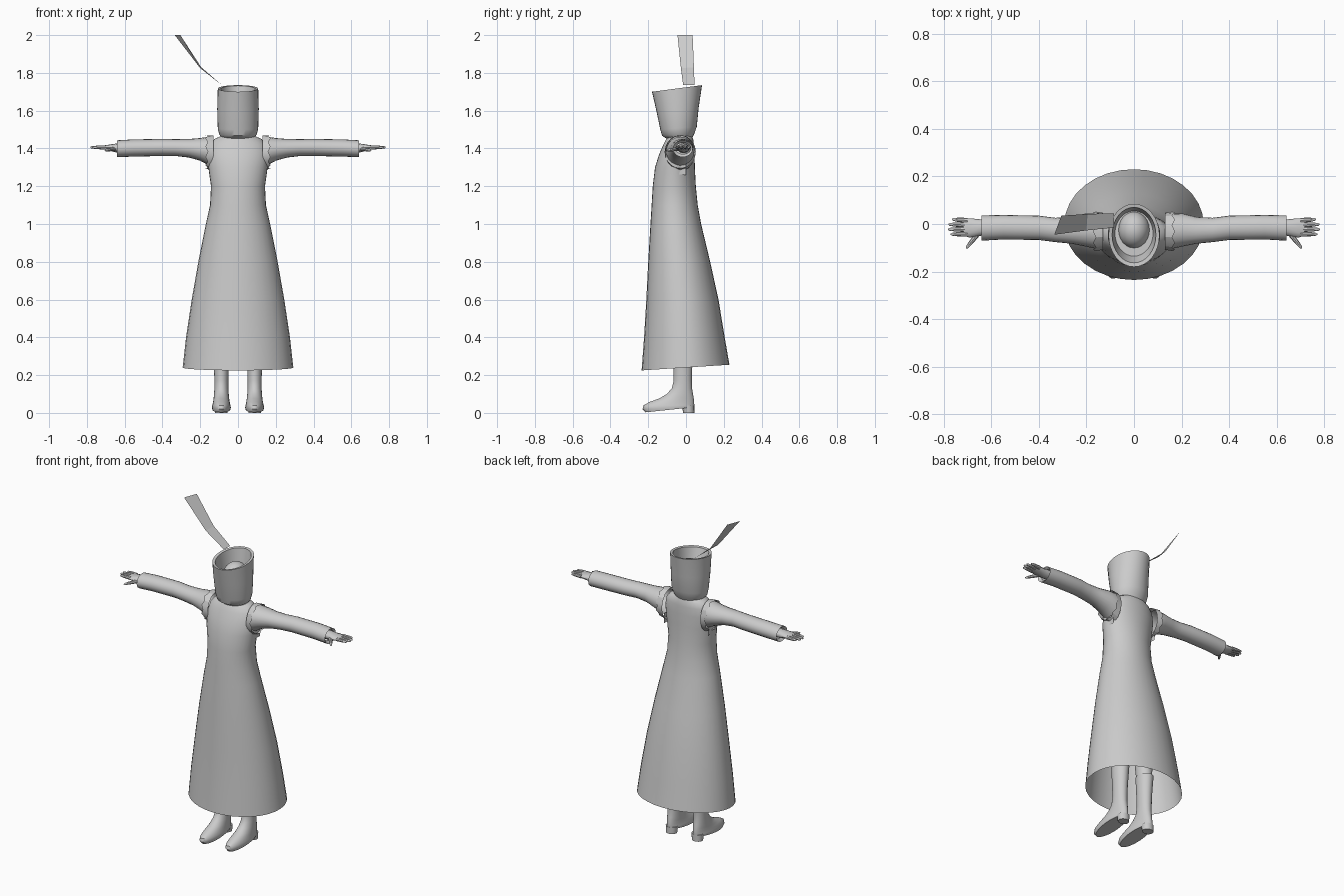
import bpy, bmesh, math
from mathutils import Vector

if "Cube" in bpy.data.objects:
    bpy.data.objects.remove(bpy.data.objects["Cube"])

grey = bpy.data.materials.new("plain grey")
grey.use_nodes = True
grey.diffuse_color = (0.6, 0.6, 0.6, 1)
grey.node_tree.nodes["Principled BSDF"].inputs["Base Color"].default_value = (0.6, 0.6, 0.6, 1)


def loft(name, rings, caps=(False, False), angle=40, closed=True):
    """Skin a list of equal-length point rings."""
    bm = bmesh.new()
    rows = [[bm.verts.new(p) for p in ring] for ring in rings]
    n = len(rows[0])
    for a, b in zip(rows, rows[1:]):
        for i in range(n if closed else n - 1):
            j = (i + 1) % n
            bm.faces.new((a[i], a[j], b[j], b[i]))
    if caps[0]:
        bm.faces.new(rows[0][::-1])
    if caps[1]:
        bm.faces.new(rows[-1])
    bmesh.ops.recalc_face_normals(bm, faces=bm.faces)
    mesh = bpy.data.meshes.new(name)
    bm.to_mesh(mesh)
    bm.free()
    mesh.materials.append(grey)
    ob = bpy.data.objects.new(name, mesh)
    bpy.context.collection.objects.link(ob)
    bpy.ops.object.select_all(action="DESELECT")
    ob.select_set(True)
    bpy.context.view_layer.objects.active = ob
    bpy.ops.object.shade_smooth_by_angle(angle=math.radians(angle))
    return ob


def level(z, half, front, back, cx=0, z_back=None, n=32):
    """Horizontal oval; z_back tilts it from front to back."""
    z_back = z if z_back is None else z_back
    out = []
    for i in range(n):
        t = math.tau * i / n
        k = (1 + math.sin(t)) / 2
        out.append((cx + half * math.cos(t), front + (back - front) * k, z + (z_back - z) * k))
    return out


def upright(x, front, back, low, high, n=20):
    """Oval standing across the arm at a given x."""
    return [(x, (front + back) / 2 + (back - front) / 2 * math.cos(math.tau * i / n),
             (low + high) / 2 + (high - low) / 2 * math.sin(math.tau * i / n)) for i in range(n)]


def mirrored(side, rings):
    return [[(side * x, y, z) for x, y, z in ring] for ring in rings]


# Long flared dress, open at the hem
loft("dress", [
    level(0.225, 0.293, -0.235, 0.23, z_back=0.255),
    level(0.40, 0.275, -0.222, 0.205),
    level(0.60, 0.245, -0.21, 0.172),
    level(0.80, 0.21, -0.2, 0.128),
    level(1.00, 0.17, -0.188, 0.08),
    level(1.10, 0.148, -0.182, 0.062),
    level(1.20, 0.143, -0.176, 0.052),
    level(1.30, 0.157, -0.164, 0.047),
    level(1.37, 0.162, -0.142, 0.045),
    level(1.42, 0.15, -0.12, 0.042),
    level(1.45, 0.125, -0.105, 0.038),
    level(1.47, 0.08, -0.09, 0.03)], (False, True))

# Tall hat with hollow top, widening from the chin to a tilted rim
loft("tall_hat", [
    level(1.45, 0.08, -0.1, 0.03),
    level(1.468, 0.1, -0.127, 0.045, z_back=1.48),
    level(1.50, 0.107, -0.136, 0.057, z_back=1.515),
    level(1.60, 0.11, -0.157, 0.067, z_back=1.615),
    level(1.70, 0.107, -0.18, 0.085, z_back=1.735),
    level(1.698, 0.092, -0.163, 0.07, z_back=1.732),
    level(1.62, 0.08, -0.135, 0.055)], (True, True))

# Rounded head top inside the hat
bpy.ops.mesh.primitive_uv_sphere_add(segments=24, ring_count=14, location=(0, -0.025, 1.61))
head = bpy.context.object
head.name = "head_top"
head.scale = (0.066, 0.077, 0.075)
head.data.materials.append(grey)
bpy.ops.object.shade_smooth()

# Bent ribbon plume
loft("plume", [
    [(-0.085, -0.015, 1.735), (-0.085, 0.045, 1.735)],
    [(-0.2, -0.027, 1.825), (-0.195, 0.042, 1.83)],
    [(-0.335, -0.045, 2.0), (-0.305, 0.035, 2.0)]], angle=10, closed=False)

for side, word in ((1, "left"), (-1, "right")):
    # Sleeve
    loft(word + "_sleeve", mirrored(side, [
        upright(0.155, -0.105, 0.045, 1.31, 1.462),
        upright(0.2, -0.095, 0.045, 1.335, 1.455),
        upright(0.26, -0.083, 0.03, 1.352, 1.45),
        upright(0.33, -0.076, 0.026, 1.36, 1.449),
        upright(0.40, -0.067, 0.035, 1.36, 1.45),
        upright(0.55, -0.065, 0.038, 1.357, 1.448),
        upright(0.64, -0.07, 0.036, 1.354, 1.443),
        upright(0.625, -0.055, 0.025, 1.37, 1.43)]))

    # Ragged shoulder trim
    inner = upright(0.13, -0.108, 0.047, 1.28, 1.468)
    outer = [(x + (0.012 if i % 2 else 0), y, z)
             for i, (x, y, z) in enumerate(upright(0.16, -0.113, 0.052, 1.295, 1.47))]
    loft(word + "_shoulder_trim", mirrored(side, [inner, outer]), angle=20)

    # Torn flap under the arm
    loft(word + "_underarm_flap", mirrored(side, [
        [(0.15, -0.08, 1.32), (0.15, 0.0, 1.32)],
        [(0.148, -0.08, 1.265), (0.148, 0.0, 1.26)]]), closed=False)

    # Palm
    loft(word + "_palm", mirrored(side, [
        upright(0.6, -0.045, 0.018, 1.375, 1.428, 12),
        upright(0.65, -0.05, 0.02, 1.38, 1.425, 12),
        upright(0.69, -0.057, 0.024, 1.39, 1.419, 12),
        upright(0.715, -0.05, 0.02, 1.396, 1.415, 12)]), (True, True))

    # Thumb and fingers as tapered rods
    digits = [("thumb", (0.655, -0.04, 1.398), (0.705, -0.103, 1.39))]
    for k, tip in enumerate((0.77, 0.782, 0.78, 0.765)):
        y = -0.042 + 0.019 * k
        digits.append(("finger_%d" % (k + 1), (0.70, y, 1.405), (tip, y * 1.1 + 0.003, 1.406)))
    for label, start, end in digits:
        a, b = Vector(start), Vector(end)
        d = (b - a).normalized()
        across = d.cross(Vector((0, 0, 1))).normalized()
        up = across.cross(d)
        rings = []
        for f, r in ((0, 0.011), (0.6, 0.009), (0.92, 0.006), (1, 0.002)):
            rings.append([tuple(a.lerp(b, f) + r * (across * math.cos(math.tau * i / 8)
                          + up * math.sin(math.tau * i / 8))) for i in range(8)])
        loft(word + "_" + label, mirrored(side, rings), (True, True))

    # Boot with pointed toe and arched sole
    cx = side * 0.088
    loft(word + "_boot", [
        level(0.36, 0.046, -0.07, 0.042, cx),
        level(0.24, 0.039, -0.066, 0.033, cx),
        level(0.17, 0.037, -0.065, 0.031, cx),
        level(0.13, 0.037, -0.075, 0.032, cx),
        level(0.10, 0.039, -0.102, 0.037, cx),
        level(0.077, 0.041, -0.14, 0.041, cx),
        level(0.058, 0.044, -0.192, 0.043, cx),
        level(0.04, 0.048, -0.225, 0.044, cx),
        level(0.02, 0.05, -0.23, 0.043, cx, z_back=0.035),
        level(0.003, 0.047, -0.215, 0.04, cx, z_back=0.03)], (False, True))
    loft(word + "_boot_heel", [
        level(0.04, 0.036, -0.022, 0.044, cx, n=16),
        level(0.0, 0.033, -0.015, 0.044, cx, n=16)], (True, True))

    # Leg running up under the dress
    loft(word + "_leg", [
        level(0.30, 0.038, -0.06, 0.032, cx),
        level(0.50, 0.05, -0.08, 0.03, cx),
        level(0.80, 0.062, -0.1, 0.03, cx)], (False, True))
